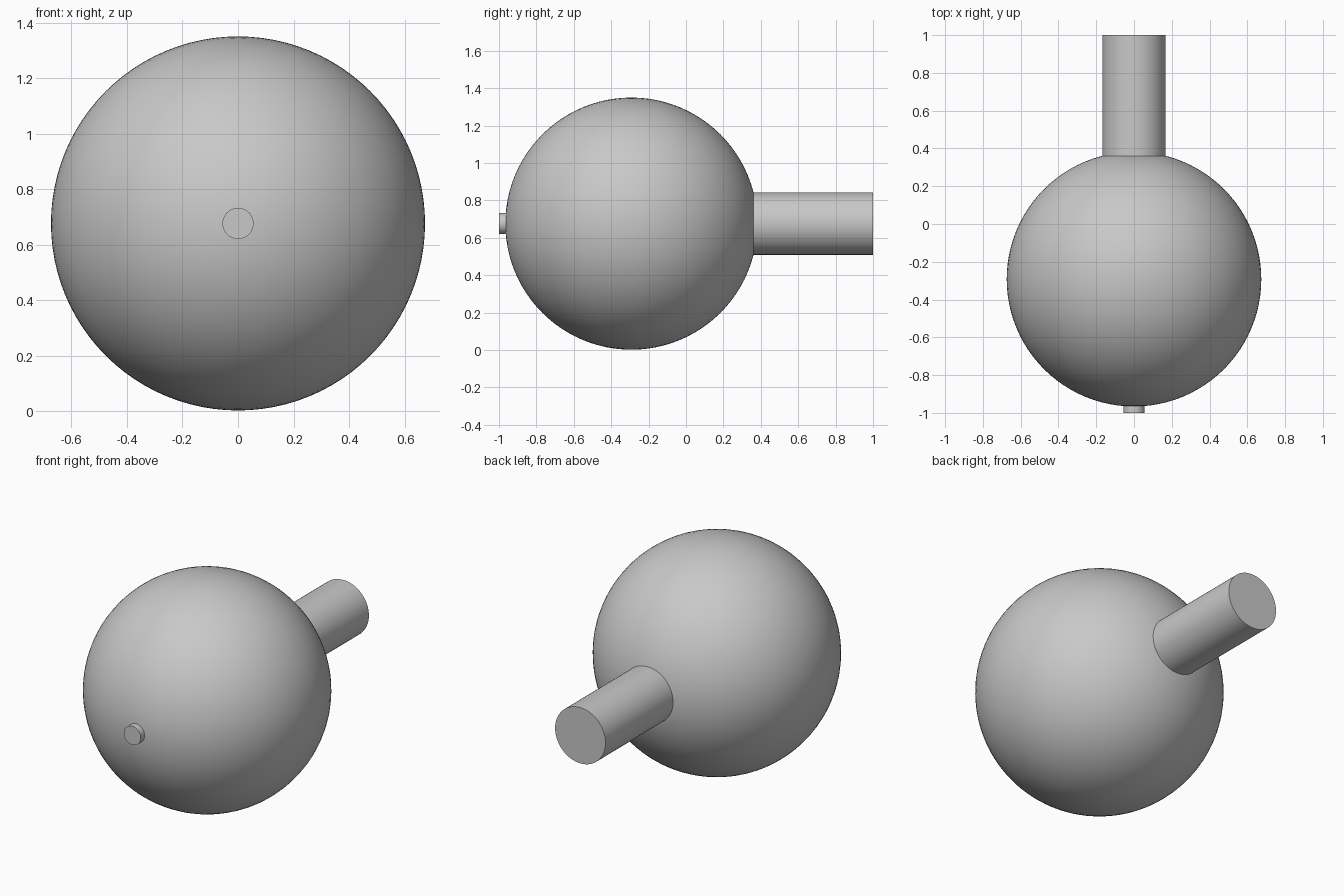
import bpy
import math

default_cube = bpy.data.objects.get("Cube")
if default_cube:
    bpy.data.objects.remove(default_cube, do_unlink=True)

RADIUS = 0.674
CENTRE_Y = -0.292
CENTRE_Z = 0.676
ALONG_Y = (math.pi / 2, 0, 0)

# Single grey colour
grey = bpy.data.materials.new("plain_grey")
grey.use_nodes = True
colour = (0.58, 0.58, 0.58, 1)
grey.diffuse_color = colour
grey.node_tree.nodes["Principled BSDF"].inputs["Base Color"].default_value = colour


def finish(name):
    part = bpy.context.object
    part.name = name
    part.data.materials.append(grey)
    bpy.ops.object.shade_smooth_by_angle(angle=math.radians(30))
    return part


def rod(name, radius, y_start, y_end):
    bpy.ops.mesh.primitive_cylinder_add(
        vertices=64, radius=radius, depth=y_end - y_start,
        location=(0, (y_start + y_end) / 2, CENTRE_Z), rotation=ALONG_Y)
    return finish(name)


# Round body
bpy.ops.mesh.primitive_uv_sphere_add(
    segments=96, ring_count=48, radius=RADIUS,
    location=(0, CENTRE_Y, CENTRE_Z), rotation=ALONG_Y)
finish("round_body")

# Long neck at the back and small stub at the front, both seated in the body
rod("back_neck", 0.167, 0.30, 1.0)
rod("front_stub", 0.056, -1.0, -0.93)
